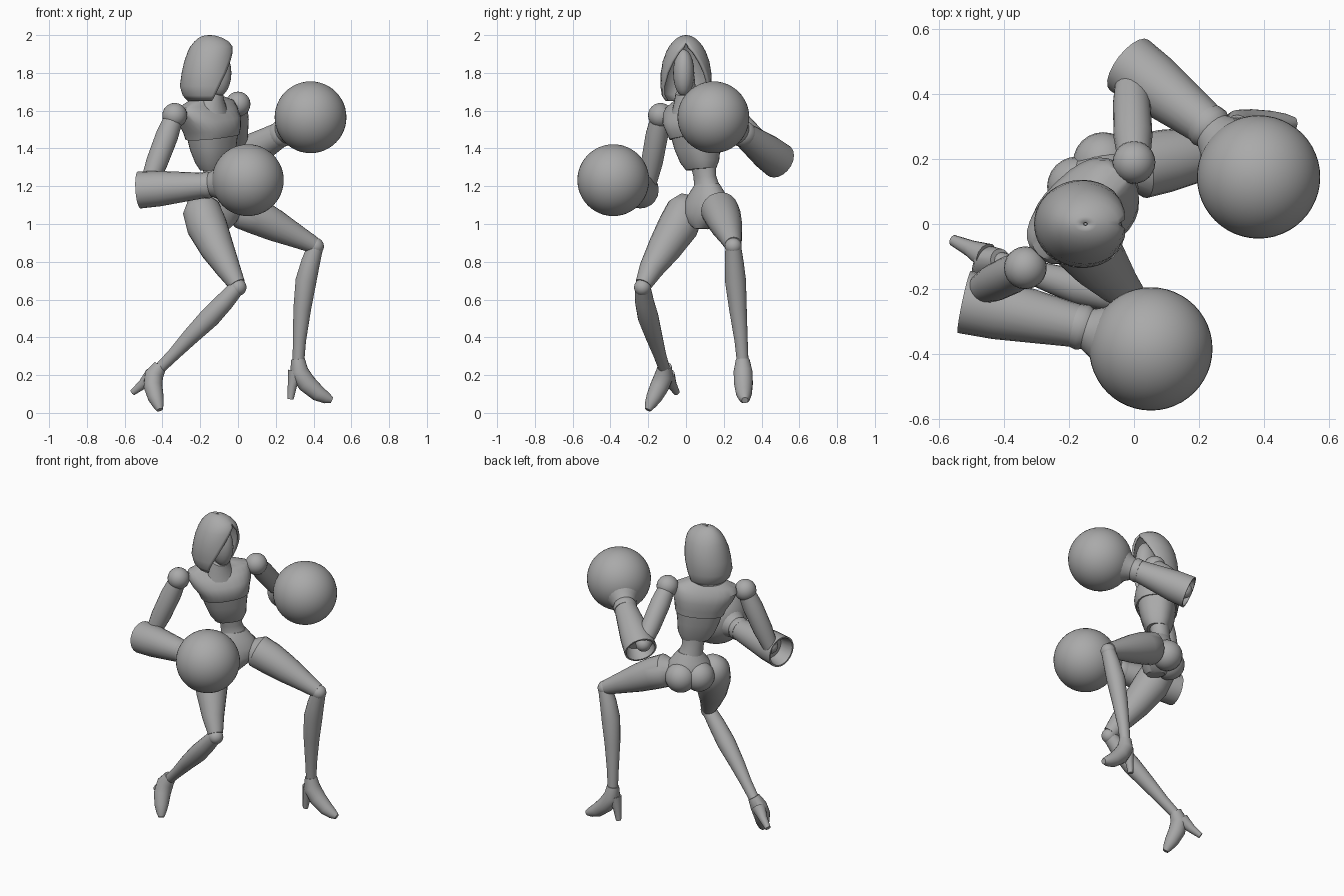
import bpy, bmesh
from math import sin, cos, pi, radians
from mathutils import Vector

old = bpy.data.objects.get("Cube")
if old:
    bpy.data.objects.remove(old, do_unlink=True)

grey = bpy.data.materials.new("plain grey")
grey.use_nodes = True
grey.diffuse_color = (0.4, 0.4, 0.4, 1)
grey.node_tree.nodes["Principled BSDF"].inputs["Base Color"].default_value = (0.4, 0.4, 0.4, 1)


def finish(name, bm, angle=40):
    """Turn a bmesh into a shaded object."""
    bmesh.ops.remove_doubles(bm, verts=bm.verts, dist=.0001)
    bmesh.ops.recalc_face_normals(bm, faces=bm.faces)
    mesh = bpy.data.meshes.new(name)
    bm.to_mesh(mesh)
    bm.free()
    ob = bpy.data.objects.new(name, mesh)
    bpy.context.collection.objects.link(ob)
    mesh.materials.append(grey)
    bpy.ops.object.select_all(action='DESELECT')
    ob.select_set(True)
    bpy.context.view_layer.objects.active = ob
    bpy.ops.object.shade_smooth_by_angle(angle=radians(angle))
    return ob


def skin(name, rings, closed=True, caps=True, angle=40):
    """Bridge a series of equal point rings."""
    bm = bmesh.new()
    loops = [[bm.verts.new(p) for p in ring] for ring in rings]
    n = len(loops[0])
    for a, b in zip(loops, loops[1:]):
        for i in range(n if closed else n - 1):
            j = (i + 1) % n
            bm.faces.new((a[i], a[j], b[j], b[i]))
    if caps:
        bm.faces.new(loops[0])
        bm.faces.new(loops[-1])
    return finish(name, bm, angle)


def tube(name, path, sides=20, straight=False):
    """Round limb through (x, y, z, radius) points."""
    pts = [Vector(p[:3]) for p in path]
    axis = (pts[-1] - pts[0]).normalized()
    base = axis.to_track_quat('Z', 'Y')
    rings = []
    for i, (c, p) in enumerate(zip(pts, path)):
        tangent = (pts[min(i + 1, len(pts) - 1)] - pts[max(i - 1, 0)]).normalized()
        q = base if straight else axis.rotation_difference(tangent) @ base
        rings.append([c + q @ Vector((p[3] * cos(t), p[3] * sin(t), 0))
                      for t in (2 * pi * k / sides for k in range(sides))])
    return skin(name, rings)


def ball(name, centre, size, segments=24):
    bm = bmesh.new()
    bmesh.ops.create_uvsphere(bm, u_segments=segments, v_segments=segments // 2, radius=1)
    scale = Vector(size) if isinstance(size, tuple) else Vector((size,) * 3)
    bmesh.ops.scale(bm, vec=scale, verts=bm.verts)
    bmesh.ops.translate(bm, vec=Vector(centre), verts=bm.verts)
    return finish(name, bm, 60)


def torso(name, levels, tilt, power=0.8, sides=28):
    """Loft of (x, y, z, half width, front depth, back depth) sections, turned to the side."""
    side, front = Vector((0.72, 0.69, tilt)), Vector((0.69, -0.72, 0))

    def soft(v):
        return (1 if v > 0 else -1) * abs(v) ** power
    rings = []
    for x, y, z, w, df, db in levels:
        ring = []
        for k in range(sides):
            t = 2 * pi * k / sides
            ring.append(Vector((x, y, z)) + side * w * soft(cos(t))
                        + front * (df if sin(t) > 0 else db) * soft(sin(t)))
        rings.append(ring)
    return skin(name, rings, angle=35)


# Torso
torso("upper_chest", [(-.14, .06, 1.46, .145, .13, .11), (-.145, .055, 1.50, .155, .145, .115),
                      (-.155, .045, 1.55, .178, .138, .12), (-.165, .035, 1.60, .19, .10, .11),
                      (-.165, .03, 1.635, .18, .065, .085), (-.165, .025, 1.66, .12, .05, .065),
                      (-.16, .02, 1.68, .06, .045, .05)], .12)
torso("ribcage", [(-.12, .08, 1.29, .085, .065, .065), (-.125, .075, 1.33, .108, .09, .08),
                  (-.135, .065, 1.40, .125, .11, .095), (-.14, .06, 1.47, .14, .122, .102)], .08)
torso("waist", [(-.10, .11, 1.15, .095, .075, .08), (-.11, .11, 1.20, .074, .06, .064),
                (-.12, .10, 1.25, .065, .056, .056), (-.12, .09, 1.32, .075, .06, .06)], .04, 1)
torso("pelvis", [(-.085, .09, .975, .035, .05, .06), (-.09, .09, 1.01, .09, .075, .10),
                 (-.09, .095, 1.06, .145, .085, .135), (-.095, .10, 1.11, .145, .085, .125),
                 (-.10, .105, 1.16, .11, .075, .095), (-.105, .11, 1.21, .072, .058, .064)], .05, 1)
for side_name, bx, by in (("right", -.175, .115), ("left", -.095, .19)):
    ball(side_name + "_buttock", (bx, by, 1.065), .093)

# Head, neck and hood
tube("neck", [(-.16, .02, 1.60, .06), (-.145, .01, 1.68, .045), (-.125, 0, 1.78, .045)])
tube("collar", [(-.15, .02, 1.61, .10), (-.14, .005, 1.67, .068), (-.13, 0, 1.70, .056)])
ball("head", (-.105, -.012, 1.80), (.07, .056, .125))

hood_levels = [(1.65, -.15, .115, .108, 84), (1.68, -.155, .138, .128, 76), (1.73, -.16, .148, .136, 65),
               (1.80, -.155, .143, .134, 50), (1.86, -.15, .135, .124, 36), (1.91, -.143, .124, .106, 22),
               (1.94, -.14, .112, .09, 8), (1.965, -.14, .092, .07, 0), (1.985, -.145, .064, .047, 0),
               (1.996, -.15, .035, .024, 0), (2.0, -.15, .008, .006, 0)]
rings = []
for z, cx, rx, ry, opening in hood_levels:
    start = radians(opening)
    angles = [start + (2 * pi - 2 * start) * k / 32 for k in range(33)]
    rings.append([Vector((cx + rx * cos(t), ry * sin(t), z)) for t in angles])
rings[-1] = [Vector((-.15, 0, 2)) + (p - Vector((-.15, 0, 2))) * .9 for p in rings[-1]]
hood = skin("hood", rings, closed=False, caps=False, angle=50)
shell = hood.modifiers.new("thickness", 'SOLIDIFY')
shell.thickness = .014
shell.offset = -1

# Arms: shoulder, elbow, sleeve cuff, wrist, glove centre
arms = {
    "right": ((-.335, -.135, 1.575), (-.47, -.20, 1.22), (-.523, -.24, 1.18),
              (-.17, -.315, 1.205), (.052, -.385, 1.232)),
    "left": ((.0, .19, 1.635), (-.01, .455, 1.36), (-.015, .49, 1.335),
             (.225, .305, 1.475), (.384, .145, 1.565)),
}
for side_name, joints in arms.items():
    s, e, c, w, g = (Vector(p) for p in joints)

    def at(a, b, f, r):
        return (*a.lerp(b, f), r)
    ball(side_name + "_shoulder", s, .066)
    tube(side_name + "_upper_arm", [at(s, e, .08, .052), at(s, e, .3, .06),
                                    at(s, e, .7, .058), at(s, e, 1, .046)])
    ball(side_name + "_elbow", e, .046)
    # Hollow flared sleeve: inside, rim, then outer wall
    tube(side_name + "_sleeve", [at(c, w, .22, .07), at(c, w, 0, .088), at(c, w, 0, .098),
                                 at(c, w, .3, .094), at(c, w, .65, .08), at(c, w, 1, .066)],
         straight=True)
    tube(side_name + "_glove_cuff", [at(w, g, -.06, .068), at(w, g, .05, .072), at(w, g, .12, .065),
                                     at(w, g, .25, .08), at(w, g, .45, .115)], straight=True)
    ball(side_name + "_glove", g, .19, 48)

# Legs: limb paths with a ball at each knee
tube("right_thigh", [(-.215, .03, 1.14, .02), (-.21, .022, 1.13, .06), (-.195, 0, 1.08, .10),
                     (-.165, -.04, .99, .108), (-.11, -.115, .87, .09), (-.05, -.185, .76, .065),
                     (-.005, -.225, .68, .045)])
tube("left_thigh", [(-.05, .165, 1.10, .04), (.02, .178, 1.075, .10), (.10, .195, 1.04, .097),
                    (.20, .215, .99, .084), (.31, .235, .935, .062), (.40, .25, .89, .045)])
tube("right_shin", [(-.005, -.23, .665, .042), (-.07, -.22, .59, .05), (-.15, -.20, .505, .055),
                    (-.25, -.17, .405, .045), (-.34, -.14, .31, .034), (-.415, -.115, .235, .03)])
tube("left_shin", [(.41, .25, .88, .042), (.385, .255, .80, .05), (.36, .262, .70, .056),
                   (.34, .275, .55, .047), (.325, .292, .38, .035), (.32, .30, .27, .031)])
ball("right_knee", (0, -.23, .665), .045)
ball("left_knee", (.41, .25, .882), .045)

# High-heeled shoes
tube("left_shoe", [(.318, .30, .285, .036), (.322, .302, .22, .05), (.365, .304, .155, .05),
                   (.425, .307, .102, .042), (.47, .31, .078, .03), (.497, .312, .067, .017)])
tube("left_heel", [(.305, .30, .22, .04), (.287, .30, .14, .024), (.278, .30, .072, .016)], 12)
tube("right_shoe", [(-.412, -.112, .25, .036), (-.445, -.115, .20, .05), (-.45, -.14, .14, .05),
                    (-.435, -.17, .08, .042), (-.422, -.19, .042, .03), (-.414, -.202, .016, .017)])
tube("right_heel", [(-.455, -.10, .20, .042), (-.505, -.075, .15, .026), (-.558, -.05, .108, .017)], 12)
